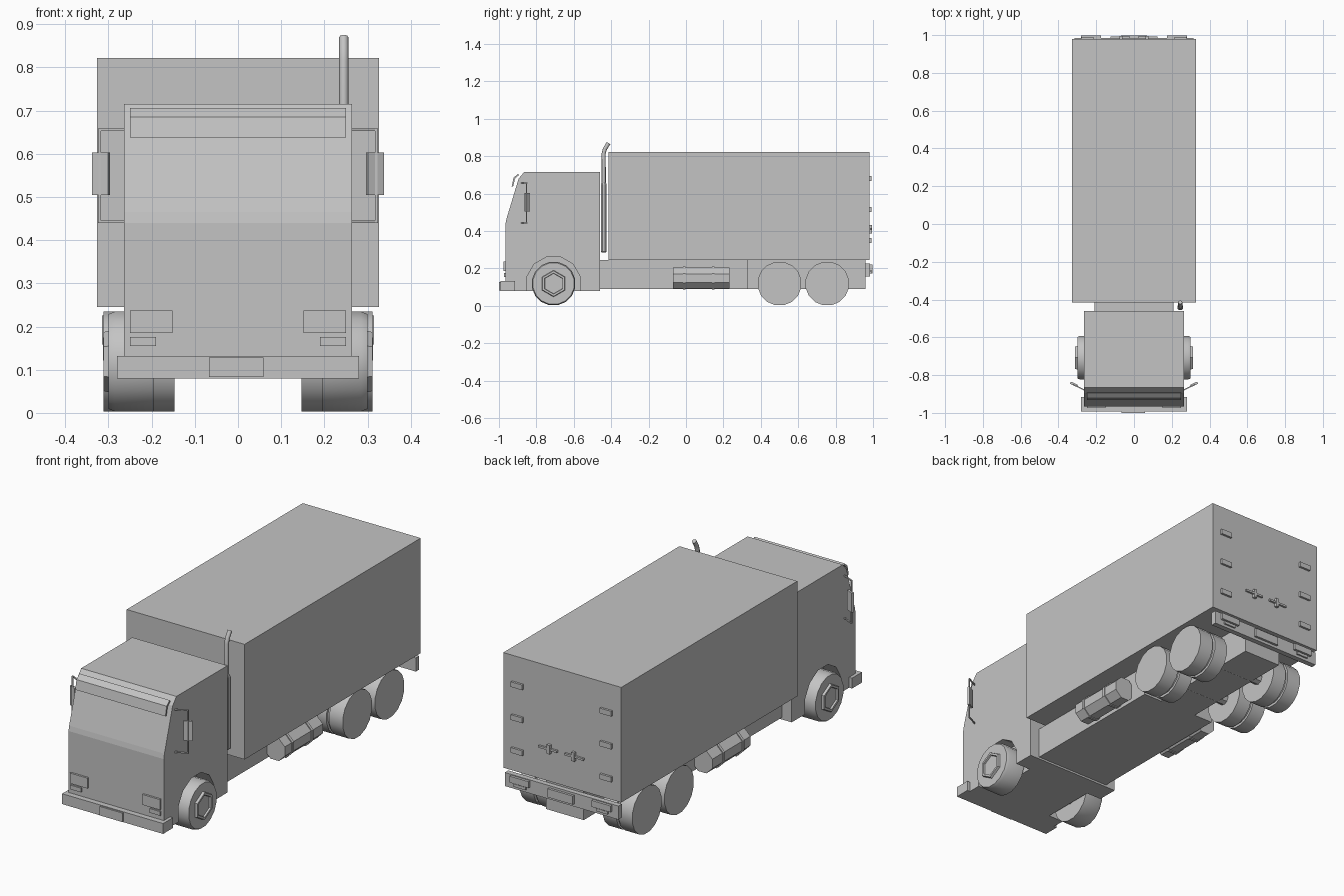
import bpy, bmesh, math
from mathutils import Vector, Matrix

if "Cube" in bpy.data.objects:
    bpy.data.objects.remove(bpy.data.objects["Cube"], do_unlink=True)

grey = bpy.data.materials.new("plain_grey")
grey.use_nodes = True
grey.diffuse_color = (0.55, 0.55, 0.55, 1)
grey.node_tree.nodes["Principled BSDF"].inputs["Base Color"].default_value = (0.55, 0.55, 0.55, 1)


def finish(name, bm, smooth=None):
    bmesh.ops.recalc_face_normals(bm, faces=bm.faces)
    mesh = bpy.data.meshes.new(name)
    bm.to_mesh(mesh)
    bm.free()
    mesh.materials.append(grey)
    ob = bpy.data.objects.new(name, mesh)
    bpy.context.collection.objects.link(ob)
    if smooth:
        bpy.ops.object.select_all(action="DESELECT")
        ob.select_set(True)
        bpy.context.view_layer.objects.active = ob
        bpy.ops.object.shade_smooth_by_angle(angle=math.radians(smooth))
    return ob


def box(name, x, y, z, turn=0):
    """Box from (min, max) ranges, optionally turned about its own upright axis."""
    bm = bmesh.new()
    size = [r[1] - r[0] for r in (x, y, z)]
    mid = Vector([(r[0] + r[1]) / 2 for r in (x, y, z)])
    mat = Matrix.Translation(mid) @ Matrix.Rotation(turn, 4, "Z") @ Matrix.Diagonal((*size, 1))
    bmesh.ops.create_cube(bm, size=1, matrix=mat)
    return finish(name, bm)


def side_box(name, s, x, y, z, turn=0):
    return box(name, sorted((s * x[0], s * x[1])), y, z, s * turn)


def prism(name, profile, x0, x1):
    """Side (y, z) profile extruded across x."""
    bm = bmesh.new()
    face = bm.faces.new([bm.verts.new((x0, y, z)) for y, z in profile])
    ext = bmesh.ops.extrude_face_region(bm, geom=[face])
    moved = [v for v in ext["geom"] if isinstance(v, bmesh.types.BMVert)]
    bmesh.ops.translate(bm, verts=moved, vec=(x1 - x0, 0, 0))
    return finish(name, bm)


def lathe(name, stations, sides, center, axis, phase=0, smooth=None):
    """Closed round part from (distance along axis, radius) stations."""
    bm = bmesh.new()
    rings = []
    for d, r in stations:
        ring = []
        for i in range(sides):
            a = 2 * math.pi * (i + phase) / sides
            u, v = r * math.cos(a), r * math.sin(a)
            p = {"X": (d, u, v), "Y": (u, d, v), "Z": (u, v, d)}[axis]
            ring.append(bm.verts.new(Vector(center) + Vector(p)))
        rings.append(ring)
    for a, b in zip(rings, rings[1:]):
        for i in range(sides):
            j = (i + 1) % sides
            bm.faces.new((a[i], a[j], b[j], b[i]))
    bm.faces.new(rings[0])
    bm.faces.new(rings[-1])
    return finish(name, bm, smooth)


# Cargo body and chassis
box("cargo_body", (-0.327, 0.327), (-0.415, 0.98), (0.245, 0.822))
box("chassis_front", (-0.21, 0.21), (-0.47, 0.33), (0.09, 0.246))
box("chassis_rear", (-0.105, 0.105), (0.32, 0.96), (0.09, 0.246))

# Cab with wheel arches cut into both sides
wheel_y, wheel_z, wheel_r = -0.708, 0.119, 0.118
cab = prism("cab", [(-0.965, 0.08), (-0.965, 0.44), (-0.96, 0.465), (-0.895, 0.68),
                    (-0.865, 0.716), (-0.46, 0.716), (-0.46, 0.08)], -0.264, 0.264)
for s in (-1, 1):
    arch = lathe("arch_cutter", [(s * 0.18, 0.147), (s * 0.4, 0.147)], 12,
                 (0, wheel_y, wheel_z), "X", 0.5)
    arch.hide_render = True
    cut = cab.modifiers.new("arch", "BOOLEAN")
    cut.operation, cut.solver, cut.object = "DIFFERENCE", "EXACT", arch
    bpy.context.view_layer.objects.active = cab
    bpy.ops.object.modifier_apply(modifier="arch")
    bpy.data.objects.remove(arch, do_unlink=True)

# Sun visor: thin bent plate
prism("sun_visor", [(-0.932, 0.638), (-0.922, 0.685), (-0.898, 0.706), (-0.893, 0.699),
                    (-0.914, 0.681), (-0.924, 0.638)], -0.25, 0.25)

# Front bumper and plate
box("front_bumper", (-0.28, 0.28), (-0.993, -0.915), (0.08, 0.132))
box("front_plate", (-0.067, 0.059), (-1.0, -0.99), (0.083, 0.128))

for s, side in ((1, "left"), (-1, "right")):
    # Front lamps
    side_box(side + "_headlight", s, (0.152, 0.25), (-0.975, -0.96), (0.185, 0.237))
    side_box(side + "_fog_lamp", s, (0.19, 0.25), (-0.973, -0.96), (0.155, 0.176))

    # Mirror on a slanted bracket
    for z in (0.443, 0.656):
        side_box(side + "_mirror_arm", s, (0.258, 0.326), (-0.868, -0.862), (z - 0.003, z + 0.003), 0.45)
    side_box(side + "_mirror_post", s, (0.317, 0.323), (-0.856, -0.85), (0.44, 0.659))
    side_box(side + "_mirror", s, (0.297, 0.338), (-0.855, -0.843), (0.505, 0.603), 0.45)

    # Front wheel with a six-sided hub
    lathe(side + "_front_tyre", [(s * 0.195, wheel_r), (s * 0.285, wheel_r), (s * 0.30, 0.112)],
          16, (0, wheel_y, wheel_z), "X", 0.5, 30)
    lathe(side + "_front_hub", [(s * 0.29, 0.074), (s * 0.312, 0.068), (s * 0.312, 0.056), (s * 0.303, 0.054)],
          6, (0, wheel_y, wheel_z), "X", 0.5)

    # Twin rear wheels with a groove between each pair
    for y in (0.50, 0.755):
        lathe(side + "_rear_wheel",
              [(s * 0.147, wheel_r), (s * 0.222, wheel_r), (s * 0.222, 0.105),
               (s * 0.236, 0.105), (s * 0.236, wheel_r), (s * 0.312, wheel_r)],
              16, (0, y, wheel_z), "X", 0.5, 30)
    lathe(side + "_rear_axle", [(0, 0.03), (s * 0.15, 0.03)], 8, (0, 0.50, wheel_z), "X")
    lathe(side + "_rear_axle", [(0, 0.03), (s * 0.15, 0.03)], 8, (0, 0.755, wheel_z), "X")
    lathe(side + "_front_axle", [(s * 0.1, 0.03), (s * 0.2, 0.03)], 8, (0, wheel_y, wheel_z), "X")

    # Eight-sided fuel tank with two straps
    tank = (s * 0.252, 0, 0.148)
    lathe(side + "_fuel_tank", [(-0.07, 0.061), (0.232, 0.061)], 8, tank, "Y", 0.5)
    for y in (-0.01, 0.145):
        lathe(side + "_tank_strap", [(y - 0.007, 0.066), (y + 0.007, 0.066)], 8, tank, "Y", 0.5)

    # Door hinges, door handles and rear lamps
    for z in (0.35, 0.515, 0.68):
        side_box(side + "_door_hinge", s, (0.215, 0.278), (0.975, 0.991), (z - 0.013, z + 0.013))
    side_box(side + "_handle_bar", s, (0.022, 0.125), (0.983, 0.993), (0.405, 0.415))
    side_box(side + "_handle_mount", s, (0.06, 0.077), (0.975, 0.995), (0.388, 0.432))
    side_box(side + "_tail_lamp", s, (0.175, 0.28), (0.98, 0.998), (0.19, 0.222))
    side_box(side + "_lower_tail_lamp", s, (0.195, 0.26), (0.98, 0.993), (0.172, 0.186))

# Rear bumper and plate
box("rear_bumper", (-0.315, 0.315), (0.958, 0.985), (0.158, 0.226))
box("rear_plate", (-0.07, 0.07), (0.98, 0.997), (0.172, 0.215))

# Exhaust stack with a wide silencer and a bent tip
ex, ey = 0.245, -0.44
lathe("exhaust_silencer", [(0.285, 0.012), (0.29, 0.017), (0.65, 0.017), (0.66, 0.012)], 8, (ex, ey, 0), "Z", 0.5)
curve = bpy.data.curves.new("pipe_path", "CURVE")
curve.dimensions = "3D"
curve.bevel_depth, curve.bevel_resolution, curve.use_fill_caps = 0.011, 2, True
path = curve.splines.new("POLY")
points = [(ey, 0.6), (ey, 0.815), (ey + 0.006, 0.838), (ey + 0.026, 0.87)]
path.points.add(len(points) - 1)
for p, (y, z) in zip(path.points, points):
    p.co = (ex, y, z, 1)
pipe = bpy.data.objects.new("exhaust_pipe", curve)
bpy.context.collection.objects.link(pipe)
curve.materials.append(grey)
bpy.ops.object.select_all(action="DESELECT")
pipe.select_set(True)
bpy.context.view_layer.objects.active = pipe
bpy.ops.object.convert(target="MESH")
